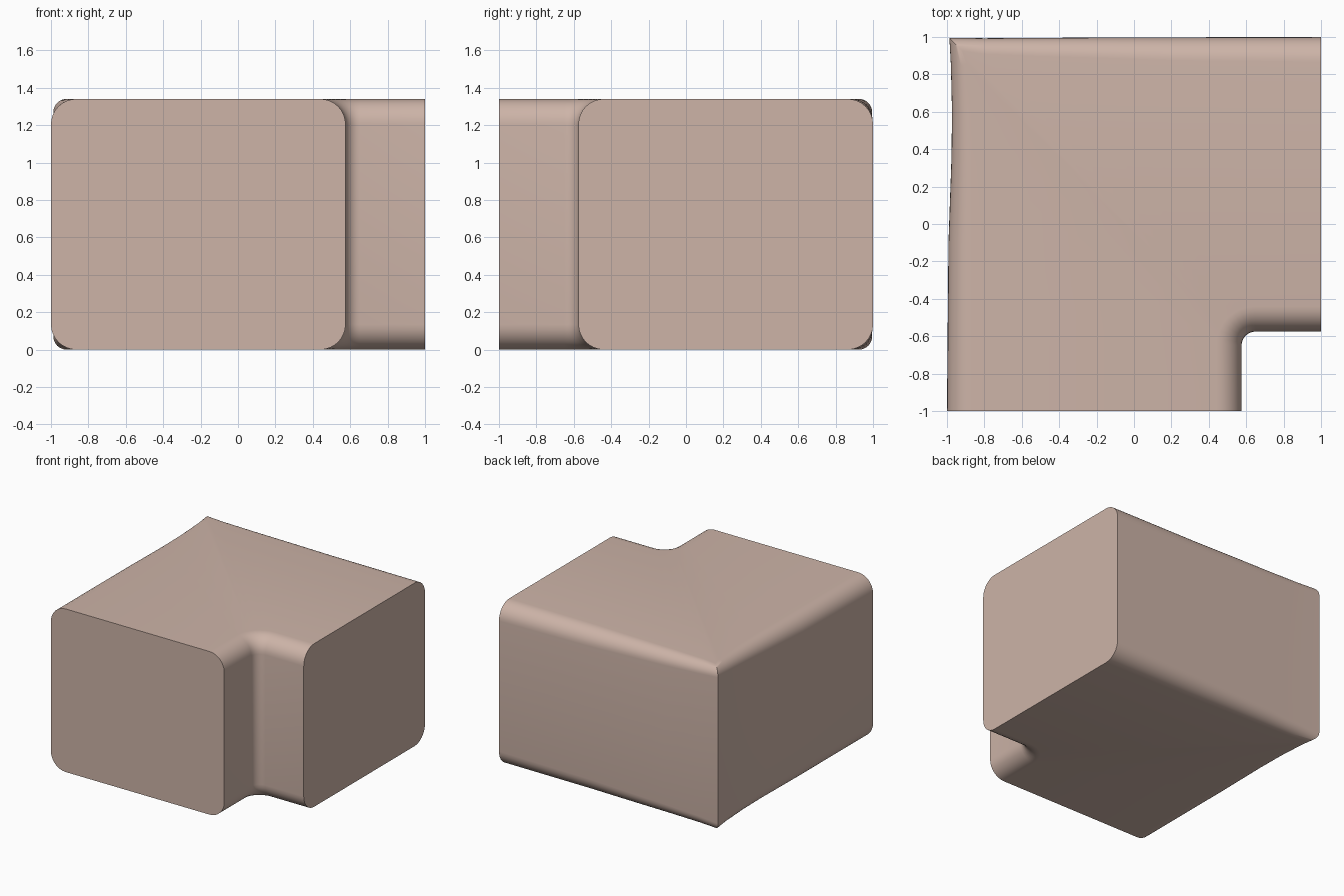
import bpy, bmesh, math
from mathutils import Vector

if "Cube" in bpy.data.objects:
    bpy.data.objects.remove(bpy.data.objects["Cube"])

H = 1.34      # height
R = 0.135     # edge rounding of the end profiles
N = 8         # segments per rounded edge

mat = bpy.data.materials.new("dusty pink beige")
mat.diffuse_color = (0.61, 0.455, 0.39, 1)
mat.use_nodes = True
mat.node_tree.nodes["Principled BSDF"].inputs["Base Color"].default_value = mat.diffuse_color


def section(bm, outer, o_dir, o_r, inner, i_dir):
    """One rounded-rectangle ring of the bent duct, from outer wall to inner wall."""
    ring = []
    corners = [(outer, o_dir, o_r, 0), (inner, i_dir, R, 0),
               (inner, i_dir, R, 1), (outer, o_dir, o_r, 1)]
    for i, (p, d, r, top) in enumerate(corners):
        for k in range(N + 1):
            t = k / N if i in (1, 3) else 1 - k / N
            if i in (0, 1):      # bottom corners
                t = k / N if i == 0 else 1 - k / N
            else:                # top corners
                t = k / N if i == 2 else 1 - k / N
            # t = 0 on the side wall, 1 on the flat top or bottom
            a = t * math.pi / 2
            inset = r * (1 - math.cos(a))
            z = r * (1 - math.sin(a))
            q = Vector(p) + Vector(d) * inset
            ring.append(bm.verts.new((q.x, q.y, H - z if top else z)))
    return ring


# Sections along the bend: straight leg, tight inner fillet, other leg
fc, fr = Vector((0.65, -0.65)), 0.075
rows = [((-1, -1), (1, 0), R, (0.575, -1), (-1, 0))]
left = [(-0.992, -0.1), (-0.976, 0.35), (-0.973, 0.6), (-0.979, 0.85)]
back = [(-0.8, 0.993), (-0.5, 0.995), (-0.2, 0.997), (0.2, 0.998)]
outers = left + [(-0.987, 0.995)] + back
radii = [0.125, 0.11, 0.1, 0.085, 0.07, 0.085, 0.1, 0.11, 0.125]
for i, (o, r) in enumerate(zip(outers, radii)):
    a = i / 8 * math.pi / 2
    d = Vector((-math.cos(a), math.sin(a)))
    od = (1, 0) if i < 4 else (1, -1) if i == 4 else (0, -1)
    rows.append((o, od, r, fc + d * fr, d))
rows.append(((1, 1), (0, -1), R, (1, -0.575), (0, 1)))

# Duct elbow: loft the rings and close both ends
bm = bmesh.new()
rings = [section(bm, *row) for row in rows]
for a, b in zip(rings, rings[1:]):
    n = len(a)
    for k in range(n):
        bm.faces.new((a[k], a[(k + 1) % n], b[(k + 1) % n], b[k]))
bm.faces.new(rings[0])
bm.faces.new(rings[-1][::-1])
bmesh.ops.recalc_face_normals(bm, faces=bm.faces)
me = bpy.data.meshes.new("duct_elbow")
bm.to_mesh(me)
bm.free()
me.materials.append(mat)
ob = bpy.data.objects.new("duct_elbow", me)
bpy.context.collection.objects.link(ob)
bpy.context.view_layer.objects.active = ob
ob.select_set(True)
bpy.ops.object.shade_smooth_by_angle(angle=math.radians(35))
